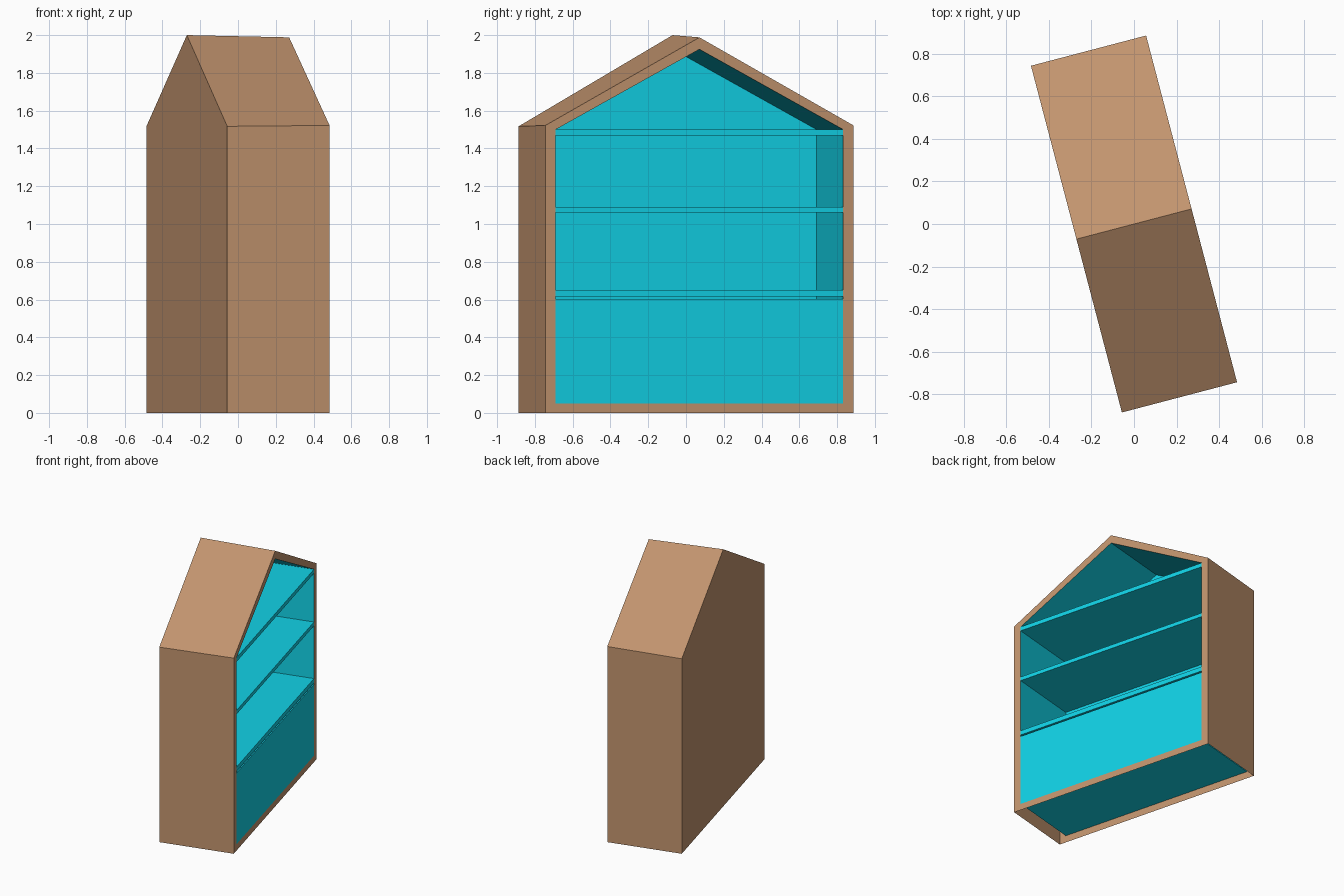
import bpy
import math

if "Cube" in bpy.data.objects:
    bpy.data.objects.remove(bpy.data.objects["Cube"])

TURN = math.radians(14.7)   # the whole cabinet is turned about z
A, B = 0.28, 0.843          # half depth (local x) and half width (local y)
IB = 0.787                  # half width of the opening
BACK = -0.274               # inner back wall


def material(name, rgb):
    m = bpy.data.materials.new(name)
    m.diffuse_color = (*rgb, 1.0)
    m.use_nodes = True
    m.node_tree.nodes["Principled BSDF"].inputs["Base Color"].default_value = m.diffuse_color
    return m


wood = material("brown wood", (0.539, 0.296, 0.156))
teal = material("bright teal", (0.006, 0.68, 0.84))


def add_object(name, verts, faces, mat):
    mesh = bpy.data.meshes.new(name)
    mesh.from_pydata(verts, [], faces)
    mesh.materials.append(mat)
    mesh.update()
    obj = bpy.data.objects.new(name, mesh)
    obj.rotation_euler.z = TURN
    bpy.context.collection.objects.link(obj)
    return obj


def gable(x, half, base, eave, ridge):
    """House-shaped outline in the plane at depth x."""
    return [(x, -half, base), (x, half, base), (x, half, eave),
            (x, 0, ridge), (x, -half, eave)]


def bridge(a, b, skip=()):
    """Quads joining two five-point outlines."""
    return [(a + k, a + (k + 1) % 5, b + (k + 1) % 5, b + k)
            for k in range(5) if k not in skip]


def box(name, x0, x1, z0, z1, mat):
    v = [(x, y, z) for x in (x0, x1) for y in (-IB, IB) for z in (z0, z1)]
    f = [(0, 1, 3, 2), (4, 6, 7, 5), (0, 4, 5, 1),
         (2, 3, 7, 6), (0, 2, 6, 4), (1, 5, 7, 3)]
    return add_object(name, v, f, mat)


# Outer walls, roof and front frame, open underneath
back = gable(-A, B, 0, 1.517, 2.0)
front = gable(A, B, 0, 1.522, 1.988)
rim = gable(A, IB, 0.05, 1.5, 1.925)
add_object("house_shell", back + front + rim,
           bridge(0, 5, skip=(0,)) + bridge(5, 10) + [(4, 3, 2, 1, 0)], wood)

# Inner lining: floor, sides, ceiling and back
inner = gable(BACK, IB, 0.05, 1.5, 1.925)
add_object("inner_lining", rim + inner,
           bridge(0, 5) + [(5, 6, 7, 8, 9)], teal)

# Shelves
for i, (z0, z1) in enumerate(((0.615, 0.65), (1.06, 1.09), (1.468, 1.5))):
    box(f"shelf_{i + 1}", BACK, A, z0, z1, teal)

# Lower front panel
box("lower_panel", A - 0.03, A, 0.05, 0.603, teal)
